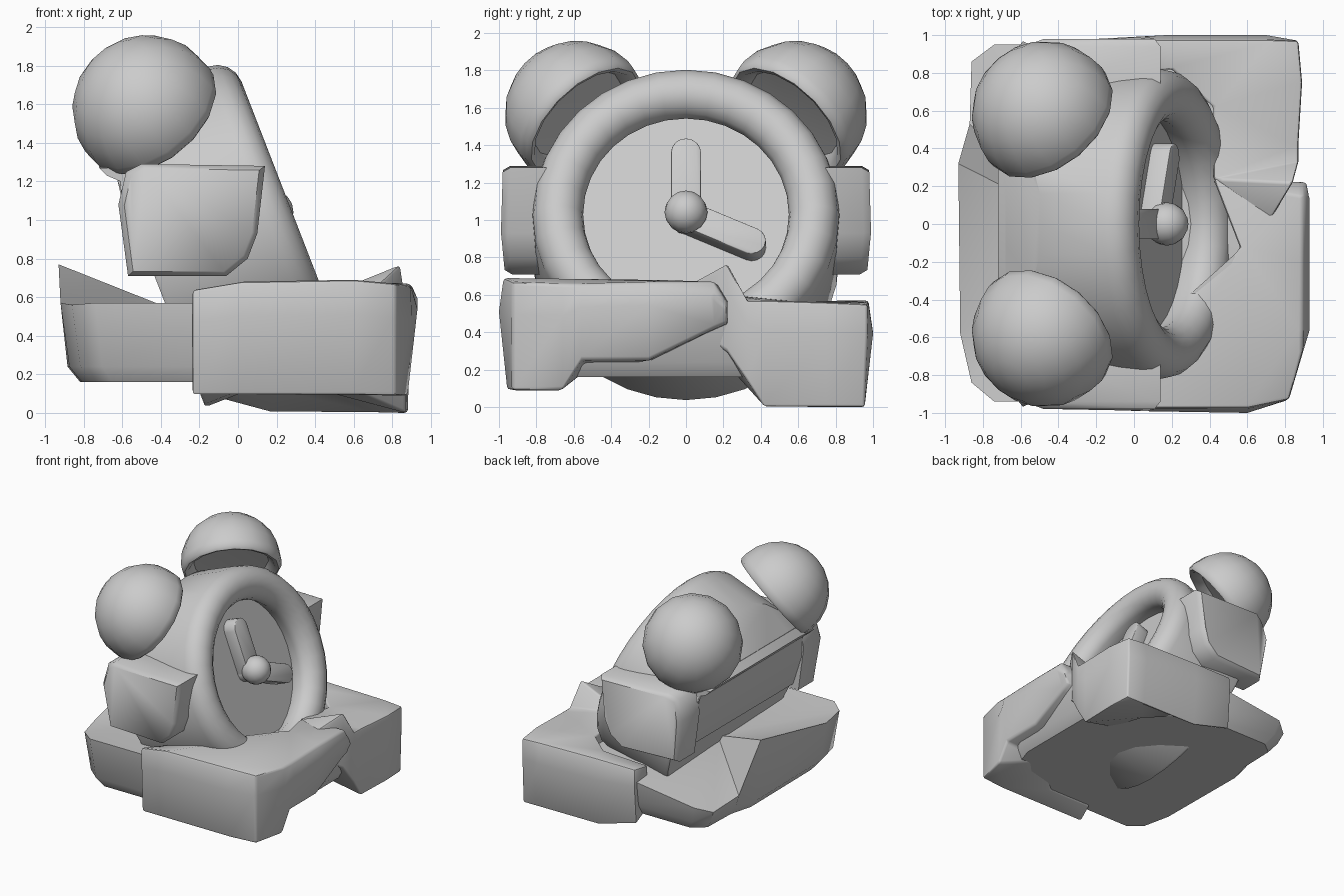
import bpy, bmesh, math
from mathutils import Matrix, Vector

if "Cube" in bpy.data.objects:
    bpy.data.objects.remove(bpy.data.objects["Cube"])

grey = bpy.data.materials.new("plain_grey")
grey.diffuse_color = (0.6, 0.6, 0.6, 1)
grey.use_nodes = True
grey.node_tree.nodes["Principled BSDF"].inputs["Base Color"].default_value = grey.diffuse_color

# Clock frame: local x is the dial normal, local z runs up the dial
CLOCK = Matrix.Translation((0.14, 0, 1.03)) @ Matrix.Rotation(-0.37, 4, 'Y')


def finish(name, bm, matrix=Matrix(), bevel=0, angle=40, cut=None):
    bmesh.ops.remove_doubles(bm, verts=bm.verts, dist=1e-5)
    bmesh.ops.recalc_face_normals(bm, faces=bm.faces)
    bm.transform(matrix)
    if cut:
        r = bmesh.ops.bisect_plane(bm, geom=bm.verts[:] + bm.edges[:] + bm.faces[:], dist=1e-5,
                                   plane_co=cut[0], plane_no=cut[1], clear_outer=True)
        bmesh.ops.holes_fill(bm, edges=[e for e in r['geom_cut'] if isinstance(e, bmesh.types.BMEdge)])
        bmesh.ops.recalc_face_normals(bm, faces=bm.faces)
    mesh = bpy.data.meshes.new(name)
    bm.to_mesh(mesh)
    bm.free()
    mesh.materials.append(grey)
    ob = bpy.data.objects.new(name, mesh)
    bpy.context.collection.objects.link(ob)
    bpy.ops.object.select_all(action='DESELECT')
    bpy.context.view_layer.objects.active = ob
    ob.select_set(True)
    if bevel:
        mod = ob.modifiers.new("soft_edges", 'BEVEL')
        mod.width, mod.segments, mod.limit_method = bevel, 2, 'ANGLE'
        mod.angle_limit = math.radians(40)
        bpy.ops.object.modifier_apply(modifier=mod.name)
    bpy.ops.object.shade_smooth_by_angle(angle=math.radians(angle))
    return ob


def lathe(name, profile, matrix, steps, cut=None):
    """Spin (height, radius) points around the local x axis."""
    bm = bmesh.new()
    vs = [bm.verts.new((h, 0, r)) for h, r in profile]
    edges = [bm.edges.new(p) for p in zip(vs, vs[1:])]
    bmesh.ops.spin(bm, geom=vs + edges, axis=(1, 0, 0), cent=(0, 0, 0),
                   angle=math.tau, steps=steps)
    return finish(name, bm, matrix, cut=cut)


def loft(bm, rows, peak=None):
    """Closed solid through rings of points; the top may fan to a given point."""
    rings = [[bm.verts.new(p) for p in row] for row in rows]
    n = len(rings[0])
    for a, b in zip(rings, rings[1:]):
        for i in range(n):
            j = (i + 1) % n
            bm.faces.new((a[i], a[j], b[j], b[i]))
    caps = [bm.faces.new(rings[0][::-1])]
    if peak:
        c = bm.verts.new(peak)
        for i in range(n):
            bm.faces.new((rings[-1][i], rings[-1][(i + 1) % n], c))
    else:
        caps.append(bm.faces.new(rings[-1]))
    bmesh.ops.triangulate(bm, faces=caps)


def padded(name, outline, bevel):
    """Block from a plan outline of (x, y, bottom, top), bulging at mid height."""
    def row(t, mx, my):
        return [(min(x, mx), max(-my, min(y, my)), b + (h - b) * t) for x, y, b, h in outline]
    bm = bmesh.new()
    loft(bm, [row(0, 0.88, 0.955), row(0.7, 1, 1), row(1, 0.895, 0.975)])
    return finish(name, bm, bevel=bevel)


# Clock body, rounded front ring and recessed dial in one turned shape
ring = [(0.135 * math.sin(a), 0.685 + 0.135 * math.cos(a))
        for a in (i * math.pi / 8 for i in range(9))]
ring += [(-0.09, 0.585), (-0.09, 0)]
lathe("clock_body", [(-0.65, 0), (-0.65, 0.81), (-0.63, 0.82)] + ring, CLOCK, 32,
      cut=((-0.72, 0, 1.28), (-0.855, 0, 0.52)))

# Strap across the back joining the side blocks
strap = [(-0.64, 1.40), (-0.72, 1.28), (-0.68, 1.23), (-0.61, 1.20), (-0.60, 1.0),
         (-0.52, 0.75), (-0.3, 0.75), (-0.3, 1.27)]
bm = bmesh.new()
loft(bm, [[(x, y, min(z, 1.27) if abs(y) > 0.6 else z) for x, z in strap]
          for y in (-0.7, -0.5, 0.5, 0.7)])
finish("back_strap", bm)

# Centre stem and knob
lathe("hand_stem", [(-0.1, 0.08), (0.03, 0.08)], CLOCK, 12)
ball = [(0.035 + 0.115 * math.cos(a), 0.115 * math.sin(a))
        for a in (i * math.pi / 8 for i in range(9))]
lathe("centre_knob", ball, CLOCK, 16)


def hand(name, length, width, turn):
    bm = bmesh.new()
    pts = [(-width, 0), (width, 0)]
    pts += [(width * math.cos(i * math.pi / 8), length - width + width * math.sin(i * math.pi / 8))
            for i in range(9)]
    loft(bm, [[(h, y, z) for y, z in pts] for h in (-0.095, 0.02)])
    finish(name, bm, CLOCK @ Matrix.Rotation(turn, 4, 'X'), bevel=0.025)


hand("upright_hand", 0.43, 0.08, 0)
hand("slanted_hand", 0.46, 0.075, -math.radians(114))

# Two bells with shallow hollow undersides, tipped outward and back
R = 0.39
dome = [(R * math.cos(a), R * math.sin(a)) for a in (i * math.pi / 12 for i in range(7))]
dome += [(-0.05, 0.385), (-0.07, 0.365), (-0.06, 0.335), (0.0, 0.29), (0.02, 0)]
for side, s in (("left", -1), ("right", 1)):
    axis = Vector((-0.5, 0.6 * s, 0.62)).normalized()
    place = Matrix.Translation((-0.47, 0.58 * s, 1.57)) @ axis.to_track_quat('X', 'Z').to_matrix().to_4x4()
    lathe(side + "_bell", dome, place, 16)

# Side blocks gripping the body, bulging outward at mid height
grip = [(-0.58, 1.25), (-0.50, 1.29), (0.14, 1.28), (0.10, 0.93), (0.05, 0.80),
        (-0.06, 0.71), (-0.57, 0.71), (-0.62, 1.08)]
for side, s in (("left", -1), ("right", 1)):
    def ring_at(y, k, bulge):
        return [(-0.24 + (x + 0.24) * k,
                 s * (y + bulge * (1 - abs(z - 1.05) / 0.34) - (bulge if x < -0.55 else 0)),
                 1 + (z - 1) * k) for x, z in grip]
    bm = bmesh.new()
    loft(bm, [ring_at(0.70, 1, 0), ring_at(0.93, 1, 0.03), ring_at(0.97, 0.92, 0.03)])
    finish(side + "_side_block", bm, angle=55)

# Tray under the clock, raised to a peak on the back edge
tray = [(-0.86, -0.84, 0.56), (-0.74, -0.94, 0.57), (0.0, -0.94, 0.57), (0.70, -0.90, 0.45),
        (0.84, -0.5, 0.45), (0.84, 0.80, 0.45), (0.0, 0.95, 0.48), (-0.74, 0.95, 0.38),
        (-0.86, 0.86, 0.34), (-0.87, 0.53, 0.36), (-0.93, 0.32, 0.77), (-0.92, -0.58, 0.57)]
bm = bmesh.new()
loft(bm, [[(x * 0.88, y * 0.92, 0.16) for x, y, t in tray],
          [(x * 0.95, y * 0.97, 0.24) for x, y, t in tray], tray], peak=(-0.3, 0, 0.52))
finish("base_tray", bm)

# Two padded blocks that wrap round the tray and meet at the front of the dial
padded("left_wrap", [(-0.24, -0.97, 0.09, 0.64), (0.0, -0.99, 0.09, 0.68), (0.60, -1.0, 0.09, 0.69),
                     (0.82, -0.93, 0.09, 0.67), (0.90, -0.66, 0.09, 0.66),
                     (0.93, -0.56, 0.25, 0.66), (0.93, -0.20, 0.25, 0.67),
                     (0.93, 0.15, 0.42, 0.67), (0.92, 0.22, 0.45, 0.56), (0.42, 0.24, 0.40, 0.60),
                     (0.56, -0.12, 0.26, 0.68), (0.47, -0.52, 0.20, 0.68),
                     (0.20, -0.80, 0.15, 0.66), (-0.20, -0.80, 0.15, 0.60)], 0.04)
padded("right_wrap", [(-0.20, 0.80, 0.18, 0.54), (0.20, 0.82, 0.12, 0.57), (0.42, 0.62, 0.12, 0.56),
                      (0.42, 0.24, 0.20, 0.60), (0.72, 0.02, 0.42, 0.66), (0.84, 0.22, 0.30, 0.77),
                      (0.87, 0.33, 0.14, 0.57), (0.87, 0.42, 0.0, 0.57),
                      (0.89, 0.75, 0.0, 0.56), (0.87, 0.97, 0.0, 0.55),
                      (0.70, 1.0, 0.0, 0.56), (0.17, 1.0, 0.0, 0.57), (-0.20, 0.98, 0.10, 0.57)], 0.015)
